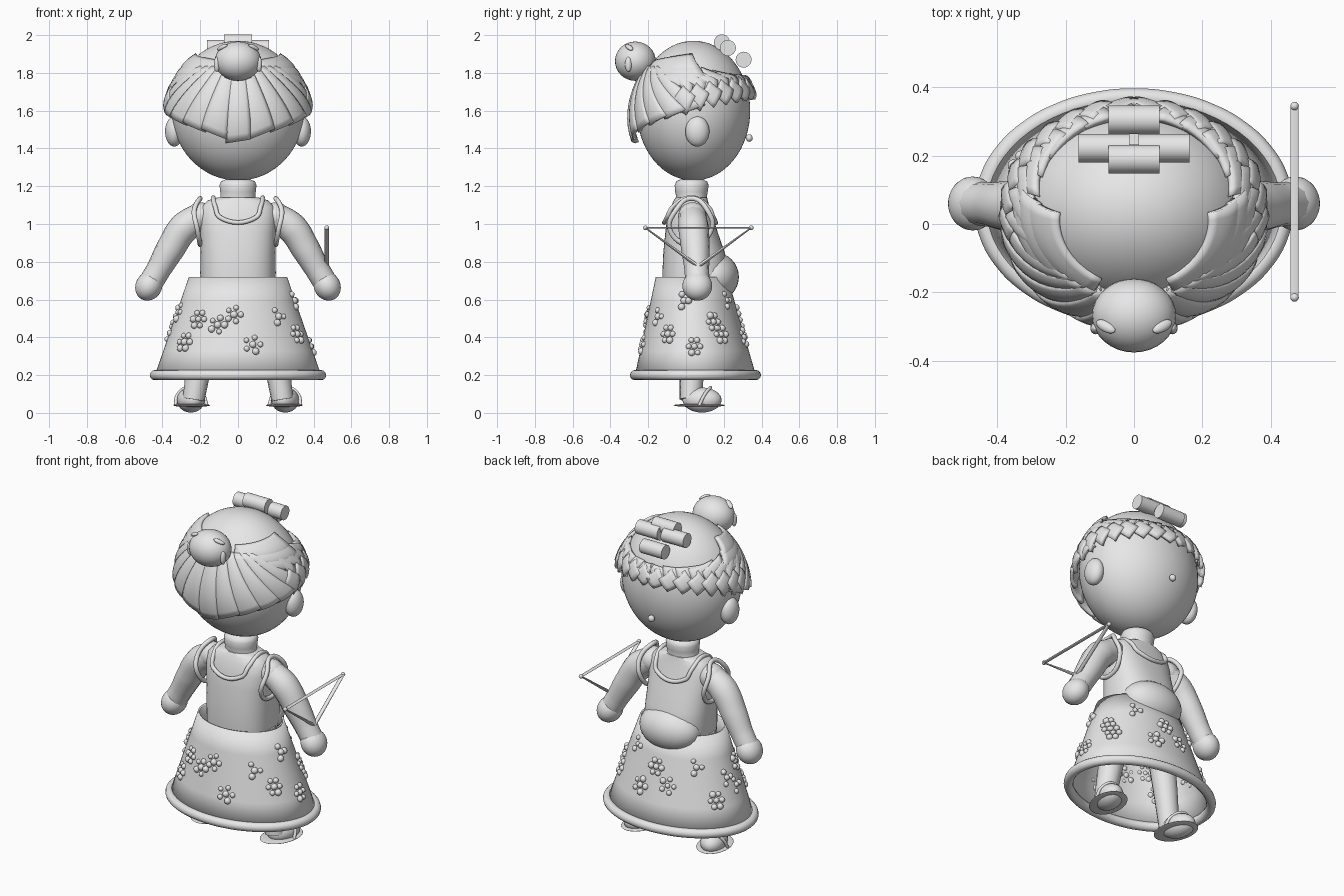
import bpy, bmesh, math, random
from mathutils import Vector, Matrix

old = bpy.data.objects.get("Cube")
if old:
    bpy.data.objects.remove(old, do_unlink=True)

clay = bpy.data.materials.new("light_grey")
clay.use_nodes = True
clay.diffuse_color = (0.8, 0.8, 0.8, 1)
clay.node_tree.nodes["Principled BSDF"].inputs["Base Color"].default_value = (0.8, 0.8, 0.8, 1)
SIDES = (("left", 1), ("right", -1))


def finish(ob, name, angle=40):
    ob.name = name
    ob.data.materials.clear()
    ob.data.materials.append(clay)
    bpy.ops.object.select_all(action='DESELECT')
    ob.select_set(True)
    bpy.context.view_layer.objects.active = ob
    bpy.ops.object.shade_smooth_by_angle(angle=math.radians(angle))
    return ob


def from_bmesh(name, bm, angle=40):
    bmesh.ops.recalc_face_normals(bm, faces=bm.faces[:])
    me = bpy.data.meshes.new(name)
    bm.to_mesh(me)
    bm.free()
    ob = bpy.data.objects.new(name, me)
    bpy.context.collection.objects.link(ob)
    return finish(ob, name, angle)


def ball(name, loc, size, rot=(0, 0, 0), seg=32):
    bpy.ops.mesh.primitive_uv_sphere_add(segments=seg, ring_count=seg // 2, location=loc, rotation=rot)
    ob = bpy.context.object
    ob.scale = size
    return finish(ob, name)


def pipe(name, pts, radius, closed=False, smooth=True, radii=None):
    cu = bpy.data.curves.new(name, 'CURVE')
    cu.dimensions = '3D'
    cu.bevel_depth = radius
    cu.bevel_resolution = 4
    cu.resolution_u = 8
    cu.use_fill_caps = True
    sp = cu.splines.new('BEZIER')
    sp.bezier_points.add(len(pts) - 1)
    for i, (bp, p) in enumerate(zip(sp.bezier_points, pts)):
        bp.co = p
        bp.handle_left_type = bp.handle_right_type = 'AUTO' if smooth else 'VECTOR'
        bp.radius = radii[i] if radii else 1
    sp.use_cyclic_u = closed
    ob = bpy.data.objects.new(name, cu)
    bpy.context.collection.objects.link(ob)
    bpy.ops.object.select_all(action='DESELECT')
    ob.select_set(True)
    bpy.context.view_layer.objects.active = ob
    bpy.ops.object.convert(target='MESH')
    return finish(bpy.context.object, name)


def loft(name, rings, power=2, caps=True, n=48):
    """Stack rings given as (z, half_width, back_y, front_y)."""
    bm = bmesh.new()
    loops = []
    for z, hx, y0, y1 in rings:
        loop = []
        for i in range(n):
            c, s = math.cos(math.tau * i / n), math.sin(math.tau * i / n)
            x = math.copysign(abs(c) ** (2 / power), c) * hx
            y = math.copysign(abs(s) ** (2 / power), s) * (y1 - y0) / 2 + (y0 + y1) / 2
            loop.append(bm.verts.new((x, y, z)))
        loops.append(loop)
    for a, b in zip(loops, loops[1:]):
        for i in range(n):
            bm.faces.new((a[i], a[(i + 1) % n], b[(i + 1) % n], b[i]))
    if caps:
        bm.faces.new(loops[0])
        bm.faces.new(loops[-1])
    return from_bmesh(name, bm, 50)


# Head, ears, nose
HEAD, SIZE = Vector((0, 0.04, 1.6)), Vector((0.35, 0.30, 0.37))
ball("head", HEAD, SIZE, seg=64)
ball("nose", (0, 0.335, 1.455), (0.02, 0.018, 0.02), seg=16)
for side, s in SIDES:
    ball(side + "_ear", (s * 0.338, 0.06, 1.49), (0.048, 0.064, 0.08))


# Hair locks: patches laid on the head, corners given as (degrees from the nape, height)
def lock(name, a, b, c, d, lift0=0.01, lift1=0.04, nu=6, nv=10):
    bm = bmesh.new()
    grid = []
    for j in range(nv + 1):
        v = j / nv
        row = []
        for i in range(nu + 1):
            u = i / nu
            az, z = (Vector(a).lerp(Vector(b), u)).lerp(Vector(c).lerp(Vector(d), u), v)
            k = math.sqrt(max(0, 1 - ((z - HEAD.z) / SIZE.z) ** 2))
            r = k * (1 + lift0 + (lift1 - lift0) * v + 0.03 * (1 - (2 * u - 1) ** 2) + 0.015 * u)
            t = math.radians(az)
            row.append(bm.verts.new((SIZE.x * r * math.sin(t), HEAD.y - SIZE.y * r * math.cos(t), z)))
        grid.append(row)
    for p, q in zip(grid, grid[1:]):
        for i in range(nu):
            bm.faces.new((p[i], p[i + 1], q[i + 1], q[i]))
    ob = from_bmesh(name, bm)
    m = ob.modifiers.new("thickness", 'SOLIDIFY')
    m.thickness = 0.022
    m.offset = 0
    return ob


def hairline(az):
    return 1.43 + 0.24 * math.sin(math.radians(abs(az) / 2))


lock("nape_lock", (-7, 1.83), (7, 1.83), (-10, 1.43), (10, 1.45), 0.02, 0.14)
for side, s in SIDES:
    for i in range(5):
        a, b = 9 + 18 * i, 29 + 18 * i
        lift = 0.14 - 0.022 * i
        lock(f"{side}_back_lock_{i}", (s * a * 0.45, 1.83), (s * b * 0.45, 1.83),
             (s * a, hairline(a)), (s * b, hairline(b) + 0.015), 0.02, lift)
    for i in range(3):
        top = 1.895 - 0.055 * i
        lock(f"{side}_swept_lock_{i}", (s * 22, 1.86 - 0.02 * i), (s * 24, 1.80 - 0.02 * i),
             (s * (88 + 7 * i), top), (s * (98 + 7 * i), top - 0.08), 0.01, 0.03)
    # Braid running round to the forehead
    for i in range(8):
        f = i / 7
        az = 82 + 92 * f
        low = hairline(az)
        mid = low + 0.10 - 0.04 * f
        top = 1.87 - 0.11 * f
        lock(f"{side}_braid_upper_{i}", (s * (az - 22), top), (s * (az - 20), top - 0.05),
             (s * (az + 8), mid + 0.05), (s * (az + 4), mid - 0.01), 0.0, 0.05, 4, 6)
        lock(f"{side}_braid_lower_{i}", (s * (az - 11), mid - 0.03), (s * (az - 2), mid + 0.045),
             (s * (az + 1), low - 0.01), (s * (az + 10), mid - 0.01), 0.05, 0.07, 4, 4)

# Bun with leaf pins
ball("hair_bun", (0, -0.268, 1.862), (0.123, 0.108, 0.104))
for side, s in SIDES:
    ball(side + "_bun_pin", (s * 0.083, -0.30, 1.935), (0.034, 0.016, 0.012), (0, s * 0.4, s * 0.5), 16)
    ball(side + "_bun_leaf", (s * 0.112, -0.305, 1.845), (0.016, 0.018, 0.04), seg=16)

# Hair rollers on the crown
for i, (x, y, z) in enumerate(((0, 0.19, 1.962), (-0.088, 0.222, 1.932), (0.088, 0.222, 1.932), (0, 0.305, 1.87))):
    bpy.ops.mesh.primitive_cylinder_add(vertices=32, radius=0.042, depth=0.15, location=(x, y, z),
                                        rotation=(0, math.pi / 2, 0))
    finish(bpy.context.object, f"hair_roller_{i}")

# Torso, neck and belly
loft("torso", ((0.64, 0.19, -0.12, 0.2), (0.74, 0.2, -0.125, 0.23), (0.85, 0.198, -0.12, 0.205),
               (0.95, 0.2, -0.11, 0.17), (1.03, 0.203, -0.1, 0.145), (1.09, 0.195, -0.08, 0.125),
               (1.125, 0.16, -0.065, 0.115), (1.14, 0.11, -0.055, 0.112)), 2.5)
loft("neck", ((1.1, 0.11, -0.055, 0.12), (1.14, 0.092, -0.05, 0.11), (1.17, 0.094, -0.058, 0.115),
              (1.205, 0.098, -0.06, 0.12), (1.225, 0.09, -0.052, 0.112), (1.236, 0.065, -0.03, 0.09)))
ball("belly", (0, 0.15, 0.72), (0.19, 0.13, 0.13))

# Piping of the bodice
neck_half = ((0.13, 0.03, 1.14), (0.12, -0.07, 1.09), (0.095, -0.1, 1.035))
neck_front = ((0.095, 0.145, 1.035), (0.12, 0.118, 1.09))
back = list(neck_half) + [(-x, y, z) for x, y, z in reversed(neck_half)]
front = [(-x, y, z) for x, y, z in reversed(neck_front)] + list(neck_front)
pipe("neckline_piping", back + front, 0.012, True)
for side, s in SIDES:
    pipe(side + "_armhole_piping", [(s * x, y, z) for x, y, z in (
        (0.2, 0.03, 1.135), (0.232, -0.055, 1.07), (0.215, -0.085, 0.97), (0.2, 0.03, 0.89),
        (0.215, 0.135, 0.97), (0.232, 0.115, 1.07))], 0.013, True)

# Arms and hands
for side, s in SIDES:
    arm = [(s * 0.2, 0.035, 1.04), (s * 0.285, 0.04, 0.98), (s * 0.36, 0.05, 0.865),
           (s * 0.42, 0.057, 0.76), (s * 0.468, 0.06, 0.68)]
    pipe(side + "_arm", arm, 0.08, radii=[0.92, 1.02, 0.95, 0.82, 0.8])
    ball(side + "_shoulder", arm[0], (0.075, 0.075, 0.075))
    ball(side + "_hand", (s * 0.472, 0.06, 0.672), (0.07, 0.079, 0.08), (0, -s * 0.5, 0))


# Skirt, open above and below, with a rolled hem
def skirt_ring(z):
    t = (0.72 - z) / 0.52
    return 0.26 + 0.18 * t, 0.03 + 0.02 * t, 0.19 + 0.13 * t


def skirt_point(deg, z):
    rx, cy, ry = skirt_ring(z)
    t = math.radians(deg)
    return Vector((rx * math.sin(t), cy - ry * math.cos(t), z))


rings = []
for z in (0.2, 0.33, 0.46, 0.59, 0.72):
    rx, cy, ry = skirt_ring(z)
    rings.append((z, rx, cy - ry, cy + ry))
skirt = loft("skirt", rings, caps=False, n=64)
shell = skirt.modifiers.new("cloth", 'SOLIDIFY')
shell.thickness = 0.01
pipe("skirt_hem", [skirt_point(d, 0.2) for d in range(0, 360, 15)], 0.027, True)

# Raised blossom clusters on the skirt
random.seed(4)
bm = bmesh.new()
for i in range(20):
    deg, z = i * 18 + random.uniform(-7, 7), (0.56, 0.36, 0.48, 0.43)[i % 4] + random.uniform(-0.05, 0.05)
    count = random.choice((3, 5, 6))
    for k in range(count + 1):
        a = math.tau * k / count
        ring = 0.038 if k < count else 0
        p = skirt_point(deg + math.degrees(ring * math.cos(a) / 0.35), z + ring * math.sin(a))
        bmesh.ops.create_icosphere(bm, subdivisions=2, radius=random.uniform(0.014, 0.02),
                                   matrix=Matrix.Translation(p))
from_bmesh("skirt_blossoms", bm)

# Legs, feet and sandals
for side, s in SIDES:
    pipe(side + "_leg", [(s * 0.13, 0.04, 0.68), (s * 0.19, 0.035, 0.35), (s * 0.235, 0.025, 0.07)],
         0.065, radii=[1.25, 1.1, 0.9])
    ball(side + "_foot", (s * 0.25, 0.085, 0.068), (0.072, 0.105, 0.066), (0, 0, -s * 0.25))
    loft_sole = ball(side + "_sandal_sole", (s * 0.245, 0.07, 0.04), (0.096, 0.138, 0.009), (0, 0, -s * 0.2))
    pipe(side + "_sandal_strap", [(s * 0.332, 0.07, 0.04), (s * 0.318, 0.10, 0.1), (s * 0.258, 0.13, 0.134),
                                  (s * 0.188, 0.10, 0.1), (s * 0.165, 0.07, 0.04)], 0.009)

# Triangle held in the left hand
pipe("triangle_frame", [(0.47, -0.215, 0.98), (0.47, 0.345, 0.98), (0.47, 0.065, 0.775)], 0.012, True, False)
for i, (y, z) in enumerate(((-0.215, 0.98), (0.345, 0.98), (0.065, 0.775))):
    ball(f"triangle_corner_{i}", (0.47, y, z), (0.0125,) * 3, seg=16)
